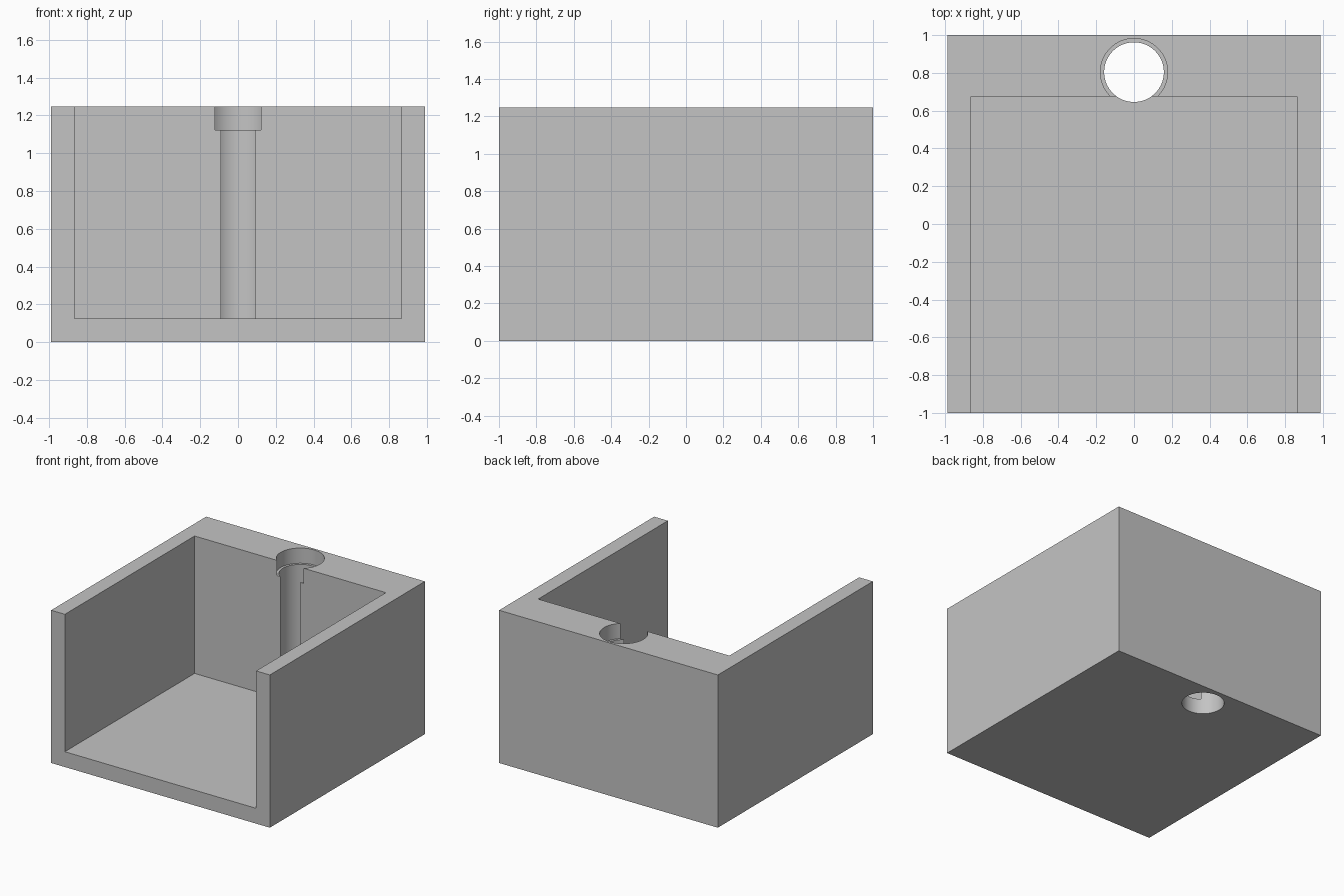
import bpy
import math

cube = bpy.data.objects.get("Cube")
if cube:
    bpy.data.objects.remove(cube, do_unlink=True)

HALF_X, HALF_Y, HEIGHT = 0.988, 1.0, 1.247
INNER_X, INNER_BACK, FLOOR = 0.864, 0.674, 0.125
HOLE_Y, HOLE_R = 0.804, 0.158
BORE_R, BORE_Z = 0.178, 1.123
OVER = 0.2  # how far cutters reach past the body

grey = bpy.data.materials.new("light grey")
grey.use_nodes = True
colour = (0.55, 0.55, 0.55, 1)
grey.diffuse_color = colour
grey.node_tree.nodes["Principled BSDF"].inputs["Base Color"].default_value = colour


def box(name, low, high):
    centre = [(a + b) / 2 for a, b in zip(low, high)]
    bpy.ops.mesh.primitive_cube_add(size=1, location=centre)
    ob = bpy.context.object
    ob.name = name
    ob.scale = [b - a for a, b in zip(low, high)]
    bpy.ops.object.transform_apply(location=True, rotation=False, scale=True)
    ob.data.materials.append(grey)
    return ob


def cylinder(name, radius, bottom, top):
    bpy.ops.mesh.primitive_cylinder_add(
        vertices=96, radius=radius, depth=top - bottom,
        location=(0, HOLE_Y, (bottom + top) / 2))
    ob = bpy.context.object
    ob.name = name
    ob.data.materials.append(grey)
    return ob


# Solid block
body = box("open_front_holder", (-HALF_X, -HALF_Y, 0), (HALF_X, HALF_Y, HEIGHT))

# Pocket open to the front and top, through hole, and wider recess at its top
cutters = [
    box("pocket_cutter", (-INNER_X, -HALF_Y - OVER, FLOOR),
        (INNER_X, INNER_BACK, HEIGHT + OVER)),
    cylinder("hole_cutter", HOLE_R, -OVER, HEIGHT + OVER),
    cylinder("recess_cutter", BORE_R, BORE_Z, HEIGHT + OVER),
]

bpy.ops.object.select_all(action="DESELECT")
body.select_set(True)
bpy.context.view_layer.objects.active = body
for cutter in cutters:
    cutter.hide_render = True
    mod = body.modifiers.new(cutter.name, "BOOLEAN")
    mod.operation = "DIFFERENCE"
    mod.solver = "EXACT"
    mod.object = cutter
    bpy.ops.object.modifier_apply(modifier=mod.name)
    bpy.data.objects.remove(cutter, do_unlink=True)

# Round hole walls, crisp edges
bpy.ops.object.shade_smooth_by_angle(angle=math.radians(30))
